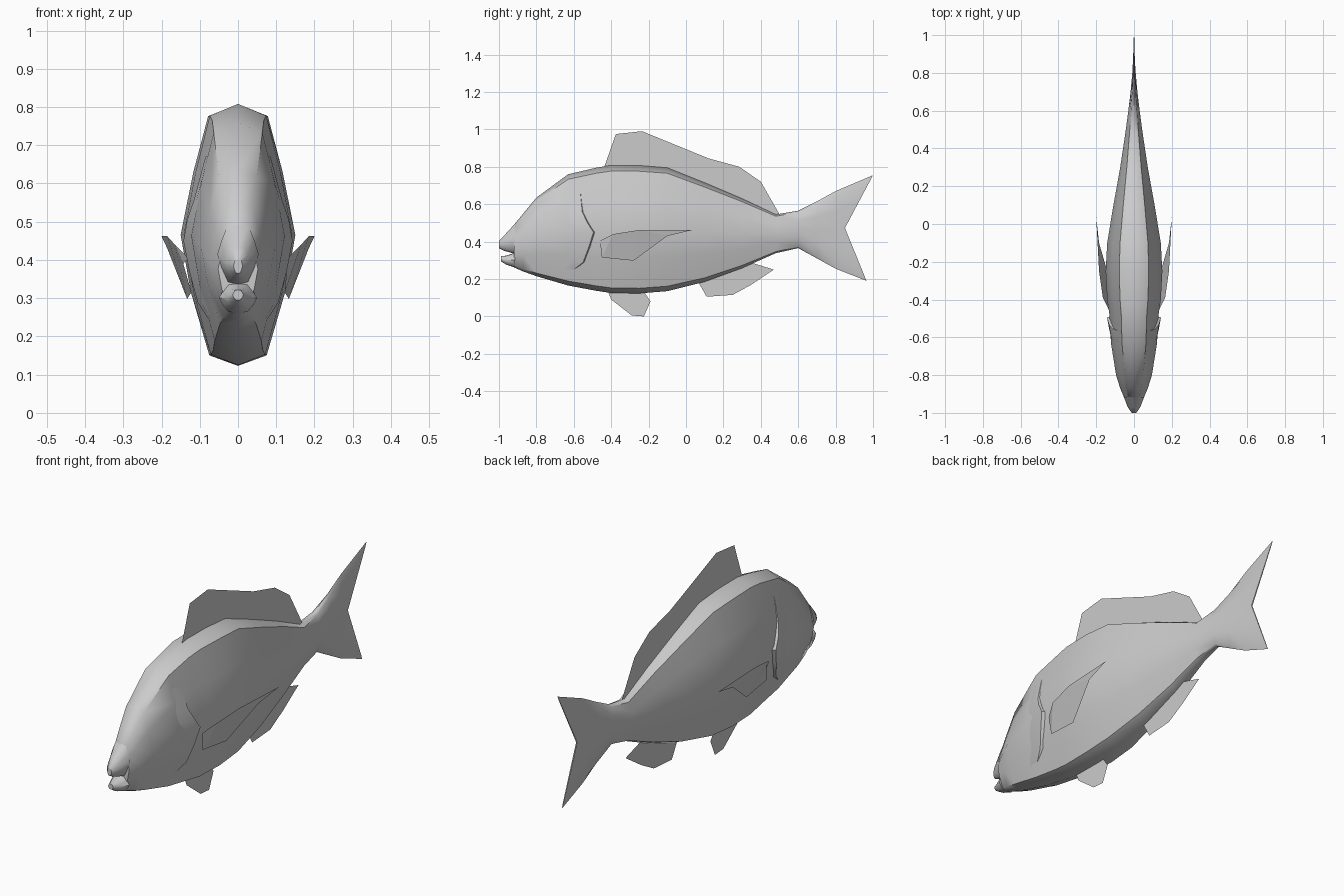
import bpy, bmesh

if "Cube" in bpy.data.objects:
    bpy.data.objects.remove(bpy.data.objects["Cube"])

grey = bpy.data.materials.new("light_grey")
grey.diffuse_color = (0.6, 0.6, 0.6, 1)
grey.use_nodes = True
grey.node_tree.nodes["Principled BSDF"].inputs["Base Color"].default_value = grey.diffuse_color

# Half cross-section from ridge to belly: (share of half width, share of height)
SECTION = [(0, 1), (.52, .955), (.78, .74), (1, .5), (.82, .28), (.5, .04), (0, 0)]

# Body stations: y, top, bottom, half width
BODY = [(-.92, .49, .262, .052), (-.87, .55, .24, .073), (-.8, .635, .215, .095),
        (-.63, .76, .165, .122), (-.48, .795, .137, .13), (-.4, .808, .125, .142),
        (-.25, .807, .123, .15), (-.1, .795, .135, .142), (.1, .715, .185, .109),
        (.3, .63, .258, .073), (.48, .545, .338, .046), (.6, .565, .365, .03),
        (.7, .615, .31, .018), (.8, .67, .255, .009)]


def make(name, bm, smooth):
    bmesh.ops.recalc_face_normals(bm, faces=bm.faces)
    me = bpy.data.meshes.new(name)
    bm.to_mesh(me)
    bm.free()
    me.materials.append(grey)
    for p in me.polygons:
        p.use_smooth = smooth
    ob = bpy.data.objects.new(name, me)
    bpy.context.collection.objects.link(ob)
    return ob


def ring(y, top, bottom, w, y_top=None, y_bottom=None):
    """Closed ring; the end heights may be swept back from the middle."""
    pts = []
    for u, v in SECTION:
        yy = y
        if y_top is not None:
            end = y_top if v > .5 else y_bottom
            yy += (end - y) * abs(v - .5) * 2
        pts.append((u * w, yy, bottom + v * (top - bottom)))
    return pts + [(-x, a, z) for x, a, z in pts[-2:0:-1]]


def loft(name, rings):
    bm = bmesh.new()
    loops = [[bm.verts.new(p) for p in r] for r in rings]
    for a, b in zip(loops, loops[1:]):
        for i in range(len(a)):
            j = (i + 1) % len(a)
            bm.faces.new((a[i], a[j], b[j], b[i]))
    # Caps are strips across the ring, so they follow a swept end
    for r in (loops[0], loops[-1]):
        n = len(r)
        for i in range(n // 2):
            quad = []
            for v in (r[i], r[i + 1], r[(n - i - 1) % n], r[(n - i) % n]):
                if v not in quad:
                    quad.append(v)
            bm.faces.new(quad)
    ob = make(name, bm, True)
    bpy.context.view_layer.objects.active = ob
    ob.select_set(True)
    bpy.ops.object.shade_smooth_by_angle(angle=0.9)
    ob.select_set(False)
    return ob


def lerp(a, b, t):
    return a + (b - a) * t


def body_x(y, z):
    """Half width of the body at a given place."""
    for a, b in zip(BODY, BODY[1:]):
        if a[0] <= y <= b[0]:
            t = (y - a[0]) / (b[0] - a[0])
            _, top, bottom, w = [lerp(p, q, t) for p, q in zip(a, b)]
            v = (z - bottom) / (top - bottom)
            for (u1, v1), (u2, v2) in zip(SECTION, SECTION[1:]):
                if v2 <= v <= v1:
                    return w * lerp(u1, u2, (v1 - v) / (v1 - v2))
    return 0


def fin(name, points):
    bm = bmesh.new()
    f = bm.faces.new([bm.verts.new(p) for p in points])
    bmesh.ops.triangulate(bm, faces=[f])
    return make(name, bm, False)


# Body with forked tail
loft("body", [ring(*s) for s in BODY] + [ring(.85, .755, .19, .003, 1.0, .965)])

# Open mouth
loft("upper_jaw", [ring(-1, .405, .365, .012), ring(-.97, .435, .35, .033),
                   ring(-.915, .495, .335, .054)])
loft("lower_jaw", [ring(-.99, .322, .295, .014), ring(-.96, .325, .276, .03),
                   ring(-.915, .34, .261, .05)])

# Middle fins, thin sheets
fin("dorsal_fin", [(0, y, z) for y, z in [
    (-.44, .79), (-.375, .975), (-.235, .99), (.12, .845), (.285, .8), (.4, .72),
    (.5, .545), (.46, .54), (.3, .61), (.1, .69), (-.1, .77), (-.3, .785)]])
fin("anal_fin", [(0, y, z) for y, z in [
    (.06, .195), (.11, .105), (.25, .115), (.35, .17), (.47, .25), (.34, .29)]])
fin("pelvic_fin", [(0, y, z) for y, z in [
    (-.42, .14), (-.4, .09), (-.29, .005), (-.225, 0), (-.19, .08), (-.23, .14)]])

# Gill cover edge: y, z, lift off the body
GILL = [(-.565, .67, .001), (-.555, .56, .006), (-.53, .505, .013), (-.495, .45, .016),
        (-.52, .37, .015), (-.55, .29, .012), (-.6, .25, .001)]
PECTORAL = [(.13, -.46, .405), (.165, -.39, .44), (.185, -.25, .462), (.2, .035, .462),
            (.185, -.1, .43), (.133, -.28, .298), (.122, -.45, .315), (.143, -.42, .39)]

for side, s in (("right", 1), ("left", -1)):
    fin(side + "_pectoral_fin", [(s * x, y, z) for x, y, z in PECTORAL])

    bm = bmesh.new()
    rows = []
    for y, z, lift in GILL:
        steps = [(y - .13, -.004), (y - .06, lift * .5), (y, lift), (y + .012, -.012)]
        rows.append([bm.verts.new((s * (body_x(a, z) + d), a, z)) for a, d in steps])
    for a, b in zip(rows, rows[1:]):
        for i in range(3):
            bm.faces.new((a[i], a[i + 1], b[i + 1], b[i]))
    # Point the open sheet outwards
    cover = make(side + "_gill_cover", bm, True)
    if sum(p.normal.x * p.area for p in cover.data.polygons) * s < 0:
        cover.data.flip_normals()
    bpy.context.view_layer.objects.active = cover
    cover.select_set(True)
    bpy.ops.object.shade_smooth_by_angle(angle=0.7)
    cover.select_set(False)
